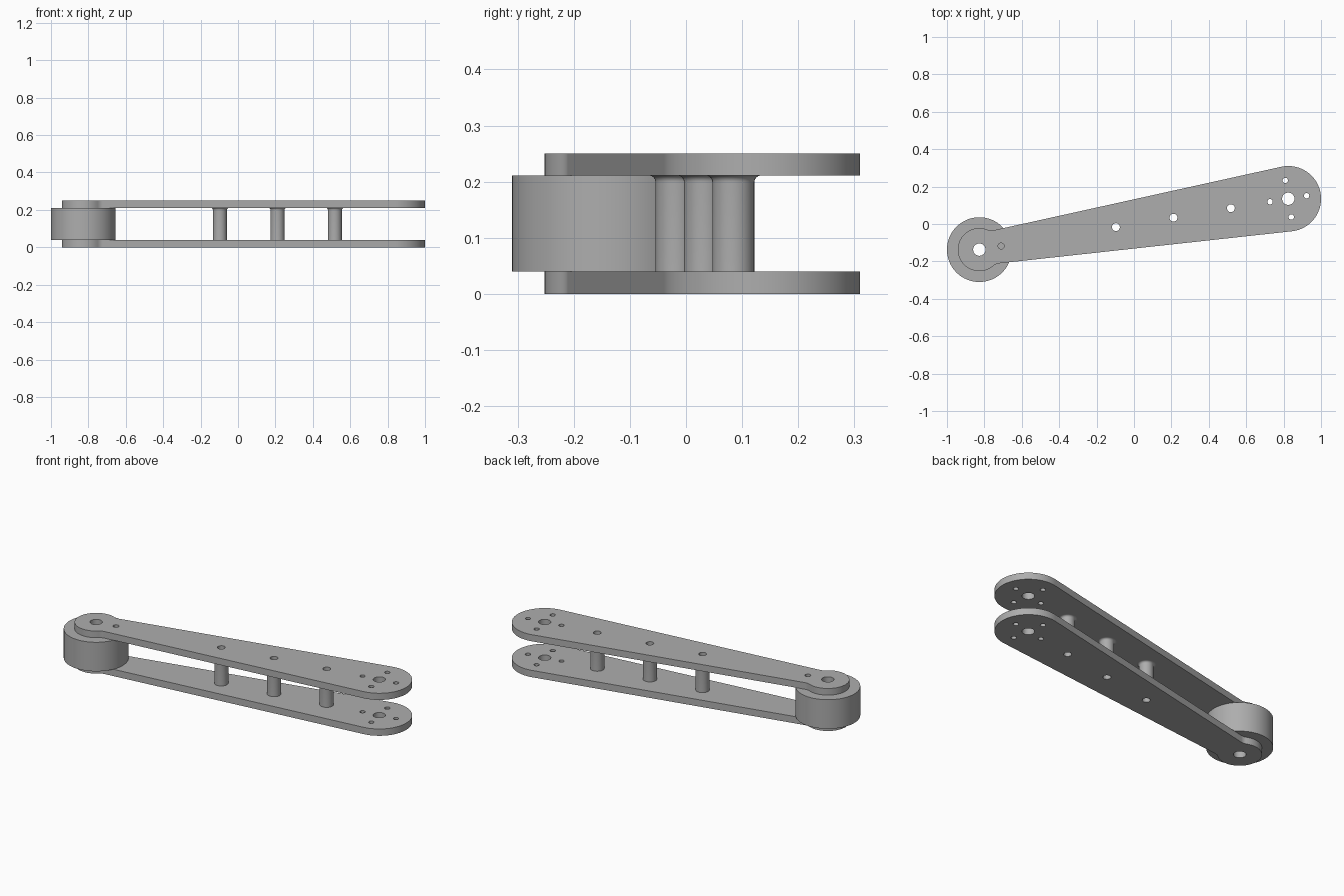
import bpy, bmesh, math
from mathutils import Matrix, Vector

cube = bpy.data.objects.get("Cube")
if cube:
    bpy.data.objects.remove(cube, do_unlink=True)

# Single grey metal
metal = bpy.data.materials.new("grey metal")
GREY = (0.42, 0.42, 0.42, 1)
metal.diffuse_color = GREY
metal.use_nodes = True
metal.node_tree.nodes["Principled BSDF"].inputs["Base Color"].default_value = GREY

# Arm axis runs from the small pivot to the large pivot
PIVOT = Vector((-0.827, -0.137))
BIG_END = Vector((0.825, 0.135))
AXIS = BIG_END - PIVOT
LENGTH = AXIS.length
ARM = Matrix.Translation((*PIVOT, 0)) @ Matrix.Rotation(math.atan2(AXIS.y, AXIS.x), 4, "Z")
PLATE, LOW, HIGH = 0.04, 0.04, 0.211
R_BIG, R_SMALL, R_FILLET = 0.175, 0.115, 0.05
TAPER = math.radians(3.1)
POSTS = (0.74, 1.052, 1.363)
BORE, POST_BORE = 0.033, 0.021


def arc(cx, cy, r, start, end, n):
    return [(cx + r * math.cos(start + (end - start) * i / n),
             cy + r * math.sin(start + (end - start) * i / n)) for i in range(n + 1)]


def circle(cx, cy, r, n=48):
    return arc(cx, cy, r, 0, 2 * math.pi, n)[:-1]


def finish(name, mesh):
    bm = bmesh.new()
    bm.from_mesh(mesh)
    bmesh.ops.remove_doubles(bm, verts=bm.verts, dist=1e-5)
    bmesh.ops.recalc_face_normals(bm, faces=bm.faces)
    bm.to_mesh(mesh)
    bm.free()
    mesh.materials.clear()
    mesh.materials.append(metal)
    mesh.name = name
    obj = bpy.data.objects.new(name, mesh)
    bpy.context.collection.objects.link(obj)
    obj.matrix_world = ARM
    bpy.ops.object.select_all(action="DESELECT")
    obj.select_set(True)
    bpy.context.view_layer.objects.active = obj
    bpy.ops.object.shade_smooth_by_angle(angle=math.radians(30))
    return obj


def extruded(name, loops, z0, z1):
    """Flat outline with holes, extruded between two heights."""
    curve = bpy.data.curves.new(name, "CURVE")
    curve.dimensions = "2D"
    curve.fill_mode = "BOTH"
    curve.extrude = (z1 - z0) / 2
    for loop in loops:
        spline = curve.splines.new("POLY")
        spline.points.add(len(loop) - 1)
        for point, (x, y) in zip(spline.points, loop):
            point.co = (x, y, 0, 1)
        spline.use_cyclic_u = True
    temp = bpy.data.objects.new("temp", curve)
    mesh = bpy.data.meshes.new_from_object(temp)
    bpy.data.objects.remove(temp)
    bpy.data.curves.remove(curve)
    mesh.transform(Matrix.Translation((0, 0, (z0 + z1) / 2)))
    return finish(name, mesh)


def plate_outline():
    # Upper half: big round end, tapered edge, concave fillet, small lobe
    def edge_offset(extra):
        # Along-axis position where a circle touches both the edge and the lobe
        reach = R_SMALL + R_FILLET
        lo, hi = 0.0, reach
        for _ in range(40):
            a = (lo + hi) / 2
            p = (R_BIG + extra) / math.cos(TAPER) - (LENGTH - a) * math.tan(TAPER)
            lo, hi = (a, hi) if math.hypot(a, p) < reach else (lo, a)
        return a, p

    a, p = edge_offset(R_FILLET)
    touch = math.atan2(p, a)
    half = arc(LENGTH, 0, R_BIG, 0, math.pi / 2 + TAPER, 28)
    half += arc(a, p, R_FILLET, TAPER - math.pi / 2, touch - math.pi, 8)
    half += arc(0, 0, R_SMALL, touch, math.pi, 24)
    return half + [(x, -y) for x, y in reversed(half[1:-1])]


# Side plates: shared bores, post holes and a ring of four bolt holes
holes = [circle(0, 0, BORE), circle(LENGTH, 0, BORE)]
holes += [circle(x, 0, POST_BORE, 32) for x in POSTS]
for k in range(4):
    t = k * math.pi / 2
    holes.append(circle(LENGTH + 0.099 * math.cos(t), 0.099 * math.sin(t), 0.0145, 24))
pin_hole = circle(0.118, 0, 0.016, 24)
outline = plate_outline()
extruded("lower_plate", [outline] + holes, 0, PLATE)
extruded("upper_plate", [outline] + holes + [pin_hole], HIGH, 0.25)

# Pivot drum between the plates
extruded("pivot_drum", [circle(0, 0, 0.173, 96), circle(0, 0, BORE)], LOW, HIGH)

# Hollow spacer posts, flared where they meet the upper plate
flare = arc(0.0495, HIGH - 0.012, 0.012, math.pi, math.pi / 2, 6)
for i, x in enumerate(POSTS):
    profile = [(POST_BORE, LOW), (0.0375, LOW)] + flare + [(POST_BORE, HIGH)]
    bm = bmesh.new()
    verts = [bm.verts.new((x + r, 0, z)) for r, z in profile]
    edges = [bm.edges.new((verts[j], verts[(j + 1) % len(verts)])) for j in range(len(verts))]
    bmesh.ops.spin(bm, geom=verts + edges, cent=(x, 0, 0), axis=(0, 0, 1),
                   angle=2 * math.pi, steps=32, use_merge=True)
    mesh = bpy.data.meshes.new("spacer_post")
    bm.to_mesh(mesh)
    bm.free()
    finish(f"spacer_post_{i + 1}", mesh)
